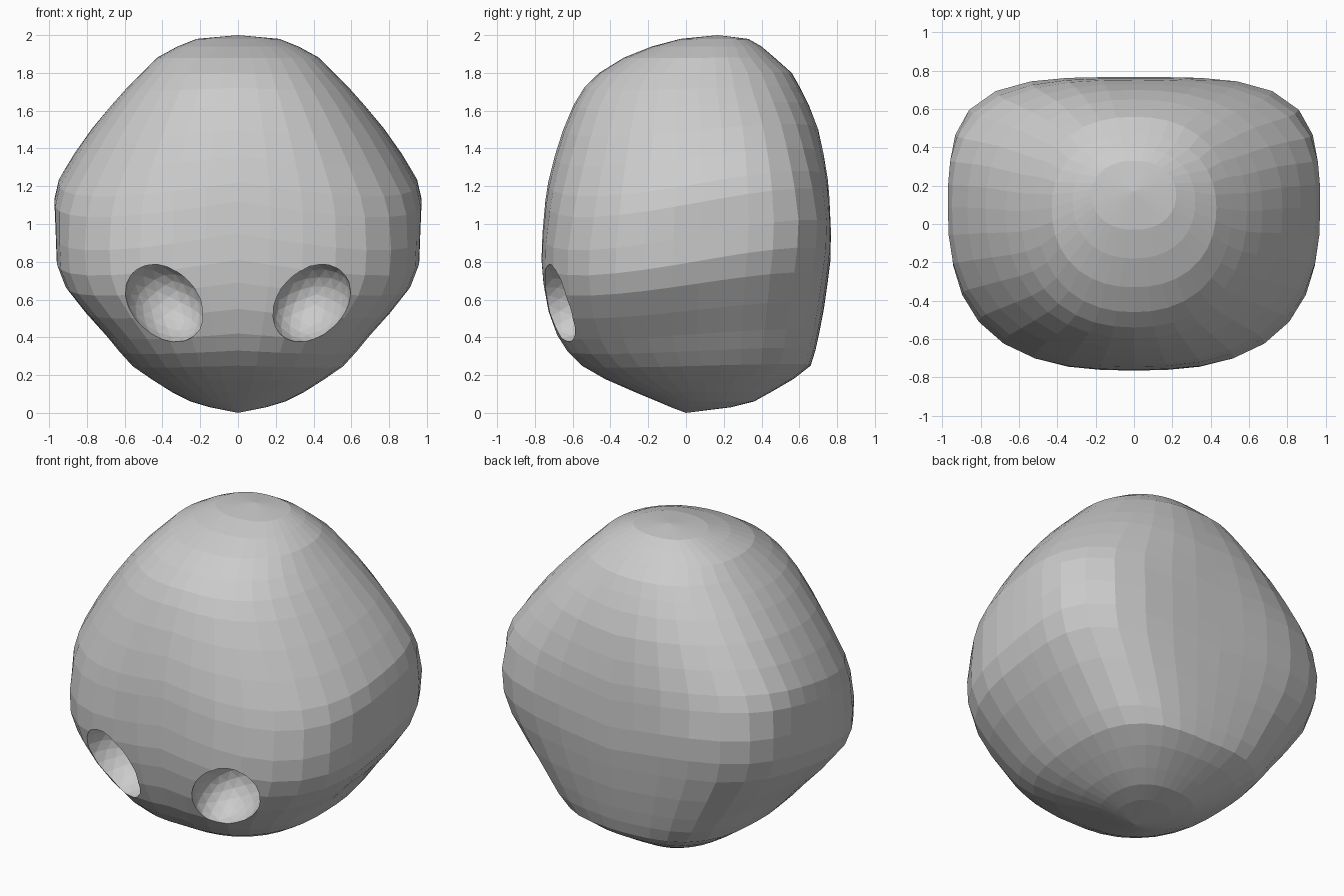
import bpy, bmesh, math
from mathutils import Matrix, Vector

if "Cube" in bpy.data.objects:
    bpy.data.objects.remove(bpy.data.objects["Cube"])

# Head profile rows: height, half width, front y, back y
ROWS = [
    (0.03, 0.15, -0.08, 0.24), (0.06, 0.25, -0.15, 0.36), (0.11, 0.35, -0.27, 0.45),
    (0.18, 0.46, -0.43, 0.57), (0.25, 0.56, -0.55, 0.66), (0.33, 0.63, -0.63, 0.685),
    (0.42, 0.70, -0.685, 0.705), (0.55, 0.81, -0.73, 0.73), (0.69, 0.915, -0.755, 0.75),
    (0.81, 0.96, -0.765, 0.765), (0.95, 0.965, -0.76, 0.767), (1.12, 0.972, -0.745, 0.76),
    (1.22, 0.95, -0.73, 0.752), (1.36, 0.87, -0.695, 0.73), (1.50, 0.775, -0.65, 0.70),
    (1.63, 0.67, -0.595, 0.65), (1.72, 0.59, -0.54, 0.605), (1.80, 0.51, -0.46, 0.56),
    (1.88, 0.43, -0.33, 0.47), (1.94, 0.32, -0.18, 0.40), (1.98, 0.22, -0.03, 0.33),
]
# Boxiness of the cross section by height: height, front, back
BOXINESS = [(0, 2.1, 2.3), (0.2, 2.4, 2.8), (0.35, 2.45, 3.3), (0.6, 2.6, 3.4),
            (0.95, 2.75, 3.7), (1.2, 2.45, 2.9), (1.45, 2.3, 2.45), (1.8, 2.25, 2.25), (2, 2.2, 2.2)]
SEGMENTS = 36


def boxiness(z, behind):
    for a, b in zip(BOXINESS, BOXINESS[1:]):
        if z <= b[0]:
            t = (z - a[0]) / (b[0] - a[0])
            return a[1 + behind] + t * (b[1 + behind] - a[1 + behind])


def ring_point(row, i):
    """Rounded-box cross section, softer in front than behind."""
    z, w, front, back = row
    a = math.tau * i / SEGMENTS
    c, s = math.cos(a), math.sin(a)
    n = boxiness(z, s > 0)
    r = (abs(c) ** n + abs(s) ** n) ** (-1 / n)
    mid = (front + back) / 2 + 0.08 * math.sin(math.pi * z / 2)
    y = mid + r * s * ((back - mid) if s > 0 else (mid - front))
    # the widest band rises towards the back
    z += 0.19 * (y - 0.1) * abs(c) * math.sin(math.pi * z / 2) ** 2
    return Vector((w * r * c, y, z))


def finish(bm, name):
    bmesh.ops.recalc_face_normals(bm, faces=bm.faces)
    mesh = bpy.data.meshes.new(name)
    bm.to_mesh(mesh)
    bm.free()
    ob = bpy.data.objects.new(name, mesh)
    bpy.context.collection.objects.link(ob)
    return ob


# Head shell: loft the rows, close at both poles
bm = bmesh.new()
rings = [[bm.verts.new(ring_point(row, i)) for i in range(SEGMENTS)] for row in ROWS]
bottom = bm.verts.new((0, 0, 0))
top = bm.verts.new((0, 0.17, 2))
for i in range(SEGMENTS):
    j = (i + 1) % SEGMENTS
    bm.faces.new((bottom, rings[0][j], rings[0][i]))
    bm.faces.new((top, rings[-1][i], rings[-1][j]))
    for lo, hi in zip(rings, rings[1:]):
        bm.faces.new((lo[i], lo[j], hi[j], hi[i]))
head = finish(bm, "head")

# Eye sockets: tilted ellipsoid cutters
for side, label in ((-1, "left"), (1, "right")):
    bm = bmesh.new()
    place = (Matrix.Translation((side * 0.385, -0.655, 0.585))
             @ Matrix.Rotation(side * 0.35, 4, 'Z')
             @ Matrix.Rotation(side * math.radians(42), 4, 'Y')
             @ Matrix.Diagonal((0.19, 0.24, 0.235, 1)))
    bmesh.ops.create_icosphere(bm, subdivisions=3, radius=1, matrix=place)
    cutter = finish(bm, label + "_eye_socket_cutter")
    cutter.hide_render = True
    cutter.hide_set(True)
    mod = head.modifiers.new(label + "_eye_socket", 'BOOLEAN')
    mod.operation = 'DIFFERENCE'
    mod.solver = 'EXACT'
    mod.object = cutter
